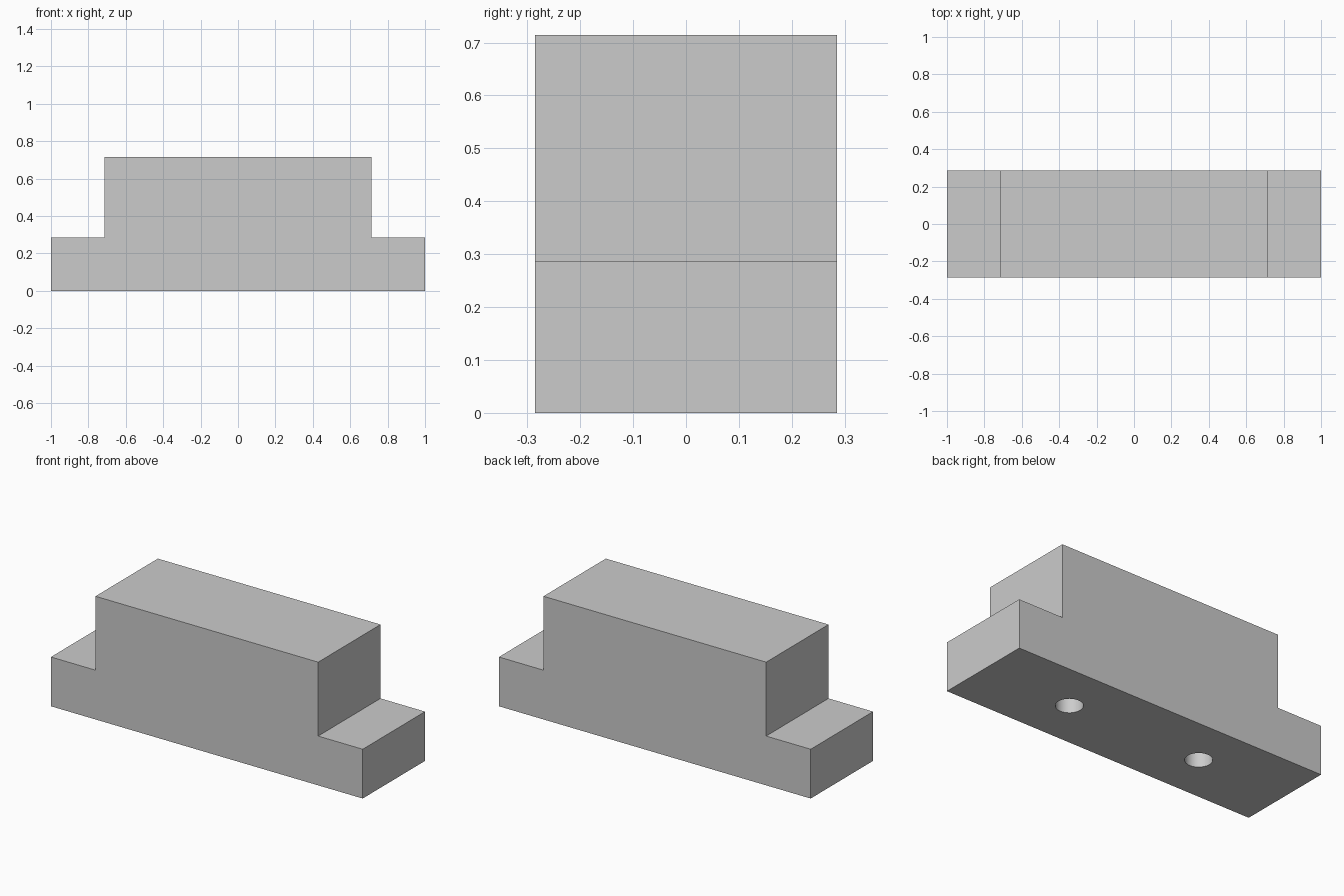
import bpy, bmesh, math

if "Cube" in bpy.data.objects:
    bpy.data.objects.remove(bpy.data.objects["Cube"])

U = 2 / 70            # one design unit, block is 70 units long
DEPTH = 20 * U
HOLE_R, HOLE_X, HOLE_DEPTH = 2.5 * U, 15 * U, 10 * U

grey = bpy.data.materials.new("light_grey")
grey.diffuse_color = (0.6, 0.6, 0.6, 1)
grey.use_nodes = True
grey.node_tree.nodes["Principled BSDF"].inputs["Base Color"].default_value = grey.diffuse_color


def new_object(name, bm):
    bmesh.ops.recalc_face_normals(bm, faces=bm.faces)
    mesh = bpy.data.meshes.new(name)
    bm.to_mesh(mesh)
    bm.free()
    mesh.materials.append(grey)
    obj = bpy.data.objects.new(name, mesh)
    bpy.context.collection.objects.link(obj)
    return obj


# Stepped block: half profile mirrored in x, extruded along y
half = [(35, 0), (35, 10), (25, 10), (25, 25)]
profile = half + [(-x, z) for x, z in reversed(half)]
bm = bmesh.new()
face = bm.faces.new([bm.verts.new((x * U, -DEPTH / 2, z * U)) for x, z in profile])
ext = bmesh.ops.extrude_face_region(bm, geom=[face])
verts = [v for v in ext["geom"] if isinstance(v, bmesh.types.BMVert)]
bmesh.ops.translate(bm, verts=verts, vec=(0, DEPTH, 0))
block = new_object("stepped_block", bm)

# Two blind mounting holes in the underside
bpy.context.view_layer.objects.active = block
block.select_set(True)
for side, x in (("left", -HOLE_X), ("right", HOLE_X)):
    bm = bmesh.new()
    bmesh.ops.create_cone(bm, cap_ends=True, segments=48, radius1=HOLE_R,
                          radius2=HOLE_R, depth=HOLE_DEPTH * 2)
    cutter = new_object(side + "_hole_cutter", bm)
    cutter.location.x = x
    cutter.hide_render = True
    cutter.hide_set(True)
    cut = block.modifiers.new(side + "_hole", "BOOLEAN")
    cut.operation = "DIFFERENCE"
    cut.solver = "EXACT"
    cut.object = cutter
    bpy.ops.object.modifier_apply(modifier=cut.name)
    bpy.data.objects.remove(cutter)

# Smooth hole walls, crisp block edges
bpy.ops.object.shade_smooth_by_angle(angle=math.radians(30))
